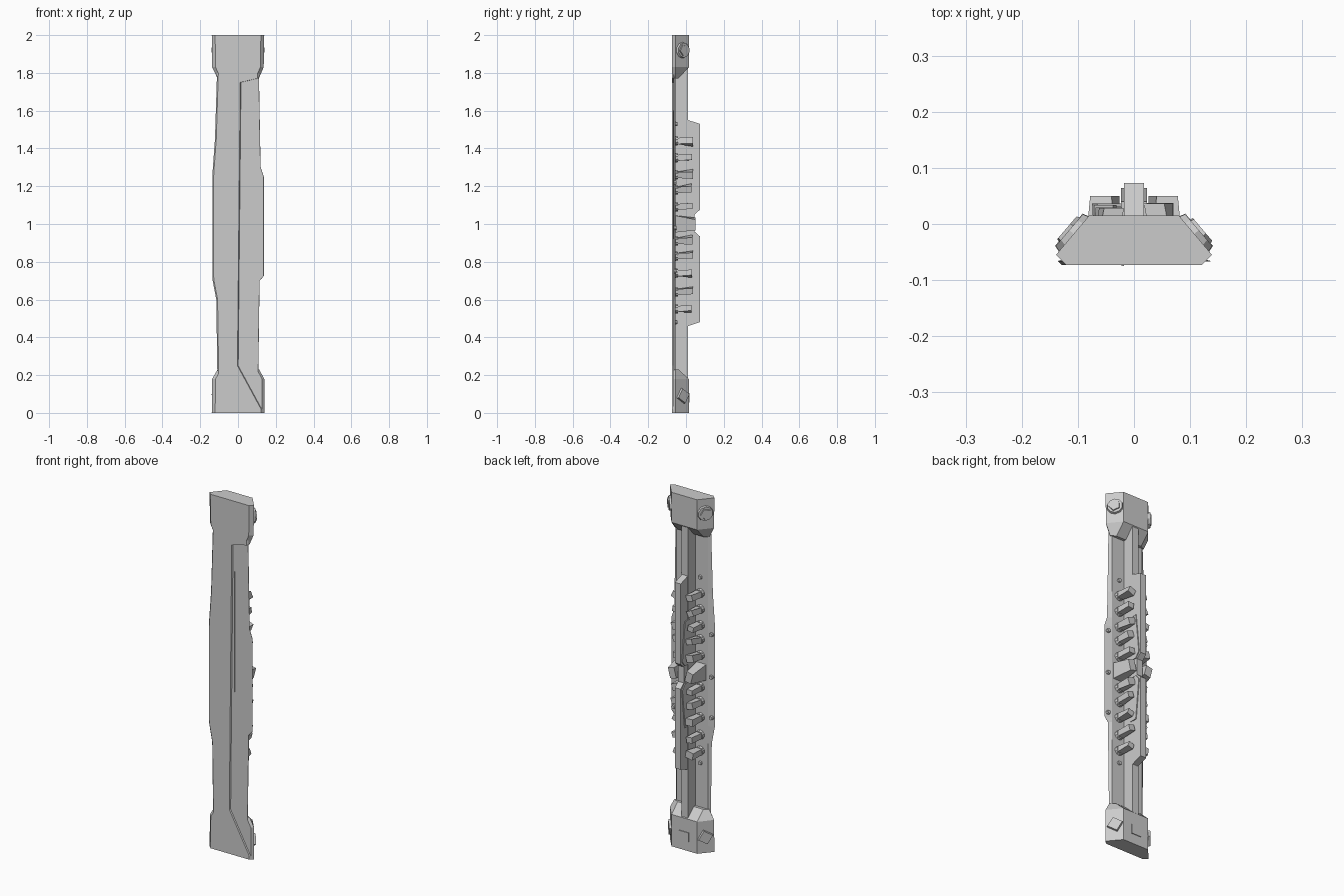
import bpy, bmesh
import random
from mathutils import Vector, Matrix

random.seed(4)
if "Cube" in bpy.data.objects:
    bpy.data.objects.remove(bpy.data.objects["Cube"])

stone = bpy.data.materials.new("warm_grey_stone")
stone.use_nodes = True
GREY = (0.6, 0.6, 0.6, 1)
stone.diffuse_color = GREY
stone.node_tree.nodes["Principled BSDF"].inputs["Base Color"].default_value = GREY


def finish(bm, name):
    bmesh.ops.recalc_face_normals(bm, faces=bm.faces[:])
    mesh = bpy.data.meshes.new(name)
    bm.to_mesh(mesh)
    bm.free()
    mesh.materials.append(stone)
    ob = bpy.data.objects.new(name, mesh)
    bpy.context.collection.objects.link(ob)
    return ob


def loft(name, rows, corner, chamfer):
    """Six-sided sections; each row is z, right width, left width, back y."""
    bm = bmesh.new()
    rings = []
    for z, r, l, back in rows:
        pts = [(chamfer - r, -0.073), (l - chamfer, -0.073), (l, -0.073 + chamfer),
               (corner, back), (-corner, back), (-r, -0.073 + chamfer)]
        rings.append([bm.verts.new((x, y, z)) for x, y in pts])
    for a, b in zip(rings, rings[1:]):
        for i in range(6):
            j = (i + 1) % 6
            bm.faces.new((a[i], a[j], b[j], b[i]))
    bm.faces.new(rings[0])
    bm.faces.new(rings[-1])
    return finish(bm, name)


def prism(name, pts, place, lo, hi, shift=(0, 0, 0)):
    """Extrude a flat outline; place maps (u, v, depth) to a point."""
    bm = bmesh.new()
    a = [bm.verts.new(place(u, v, lo)) for u, v in pts]
    b = [bm.verts.new(Vector(place(u, v, hi)) + Vector(shift)) for u, v in pts]
    bm.faces.new(a)
    bm.faces.new(b)
    for i in range(len(a)):
        j = (i + 1) % len(a)
        bm.faces.new((a[i], a[j], b[j], b[i]))
    return finish(bm, name)


def block(name, centre, size):
    bm = bmesh.new()
    bmesh.ops.create_cube(bm, size=1)
    bm.transform(Matrix.Translation(centre) @ Matrix.Diagonal((*size, 1)))
    return finish(bm, name)


def post(name, base, top, width, height, twist, taper):
    """Twisted block rising towards the back from base to top."""
    bm = bmesh.new()
    bmesh.ops.create_cube(bm, size=1)
    turn = Matrix.Rotation(twist, 3, 'Y')
    for v in bm.verts:
        flat = Vector((v.co.x * width, 0, v.co.z * height))
        if v.co.y > 0:
            v.co = Vector(top) + turn @ flat * taper
        else:
            v.co = Vector(base) + flat
    return finish(bm, name)


def stud(name, centre, normal, radius, depth, sides, turn=0.0):
    bm = bmesh.new()
    bmesh.ops.create_cone(bm, cap_ends=True, segments=sides, radius1=radius,
                          radius2=radius * 0.85, depth=depth)
    aim = Vector(normal).to_track_quat('Z', 'Y').to_matrix().to_4x4()
    bm.transform(Matrix.Translation(centre) @ aim @ Matrix.Rotation(turn, 4, 'Z'))
    return finish(bm, name)


# Thin front plate and the two thick end caps
plate = loft("front_plate", [(z, r, l, -0.055) for z, r, l in (
    (0.1, .108, .106), (0.6, .115, .113), (0.7, .134, .115), (0.725, .136, .137),
    (1.25, .136, .137), (1.3, .133, .12), (1.45, .122, .117), (1.9, .108, .109))],
    0.098, 0.007)
foot = loft("bottom_cap", [(0, .139, .139, .015), (0.18, .137, .139, .015),
                           (0.23, .108, .112, -.04)], 0.08, 0.018)
head = loft("top_cap", [(1.77, .108, .11, -.04), (1.83, .137, .136, .015),
                        (2, .139, .139, .015)], 0.08, 0.018)

# Sunken front panel, cut through plate and caps
cutter = prism("panel_cutter", [(0, 1.75), (0.3, 1.82), (0.3, -0.33), (-0.015, 0.25)],
               lambda u, v, d: (u, d, v), -0.09, -0.067, (0.016, 0, 0))
cutter.hide_render = True
for ob in (plate, foot, head):
    mod = ob.modifiers.new("panel", 'BOOLEAN')
    mod.operation = 'DIFFERENCE'
    mod.object = cutter
    mod.solver = 'EXACT'
    bpy.context.view_layer.objects.active = ob
    bpy.ops.object.modifier_apply(modifier=mod.name)
bpy.data.objects.remove(cutter)

# Front seam strips
block("front_seam_low", (-0.02, -0.073, 0.95), (0.005, 0.003, 0.7))
block("front_seam_high", (0.025, -0.067, 1.26), (0.004, 0.003, 0.68))

# Tall back spine and the notched fin with its tapering braces
block("back_spine", (0, -0.024, 1), (0.04, 0.07, 1.75))
half = [(0, .56), (.012, .545), (.073, .525), (.073, .07), (.045, .045)]
fin = half + [(y, -z) for y, z in reversed(half)]
prism("back_fin", fin, lambda u, v, d: (d, u, 1.005 + v), -0.018, 0.018)
for name, s in (("upper_brace", 1), ("lower_brace", -1)):
    prism(name, [(0, .3), (.04, .3), (.064, .08), (.04, .05), (0, .05)],
          lambda u, v, d: (d, u, 1.005 + s * v), -0.023, 0.023)

rib_heights = [0.55, 0.64, 0.74, 0.83, 0.91, 1.09, 1.18, 1.26, 1.35, 1.44]
for side, s in (("left", 1), ("right", -1)):
    back = (0, 1, 0)
    out = (s * 0.76, 0.65, 0)

    # Twisted ribs standing on round bosses beside the spine
    for z in rib_heights:
        stud(side + "_rib_boss", (s * 0.052, -0.05, z), back, 0.026, 0.016, 10)
        top = (s * random.uniform(0.04, 0.052), random.uniform(0.028, 0.038),
               z + random.uniform(-0.006, 0.012))
        post(side + "_rib", (s * 0.052, -0.05, z), top, 0.036, 0.032,
             random.uniform(-0.5, 0.5), random.uniform(0.9, 1.25))

    # Large middle clasp
    post(side + "_middle_clasp", (s * 0.058, -0.056, 1.0), (s * 0.052, 0.05, 1.0),
         0.06, 0.09, s * 0.25, 0.65)

    # Small rivets beside the ribs and along the outer edges
    for z in (0.48, 1.53):
        stud(side + "_inner_rivet", (s * 0.052, -0.052, z), back, 0.012, 0.014, 8)
    for z in (0.75, 0.98, 1.22):
        stud(side + "_edge_rivet", (s * 0.118, -0.057, z), back, 0.012, 0.016, 8)

    # Cap ornaments: stacked discs above, diamonds below
    stud(side + "_top_disc", (s * 0.107, -0.018, 1.92), out, 0.046, 0.022, 10)
    stud(side + "_top_disc_face", (s * 0.114, -0.014, 1.92), out, 0.034, 0.018, 5, 0.4)
    stud(side + "_bottom_diamond", (s * 0.107, -0.018, 0.09), out, 0.046, 0.024, 4, 0.25)

# Low plate on the back of the bottom cap
block("bottom_back_plate", (0, 0.015, 0.08), (0.06, 0.008, 0.05))
